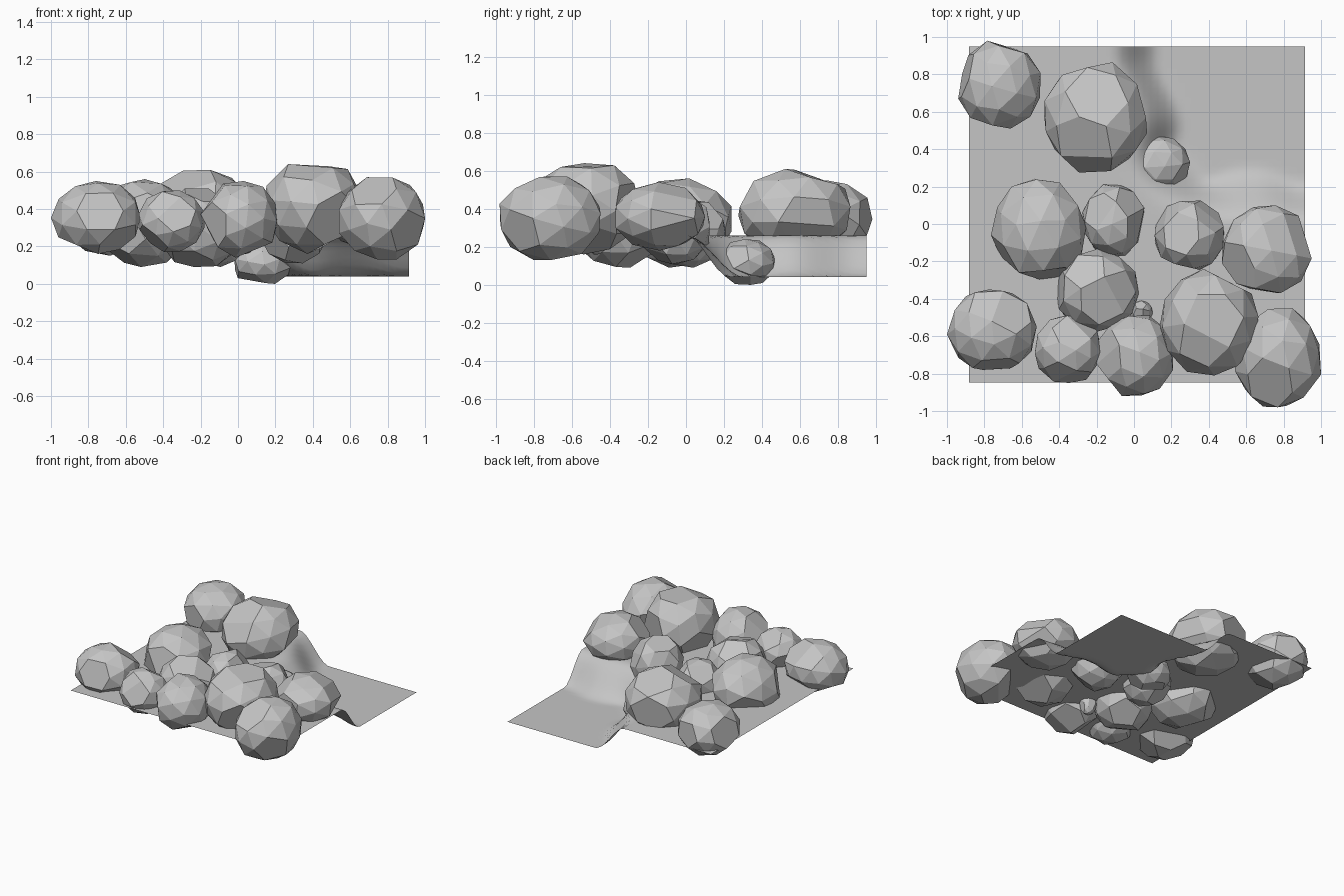
import bpy, bmesh, random
from mathutils import Euler

cube = bpy.data.objects.get("Cube")
if cube:
    bpy.data.objects.remove(cube, do_unlink=True)

grey = bpy.data.materials.new("stone grey")
grey.use_nodes = True
color = (0.56, 0.56, 0.56, 1)
grey.diffuse_color = color
grey.node_tree.nodes["Principled BSDF"].inputs["Base Color"].default_value = color


def add_object(name, bm, smooth=False):
    mesh = bpy.data.meshes.new(name)
    bm.to_mesh(mesh)
    bm.free()
    for poly in mesh.polygons:
        poly.use_smooth = smooth
    mesh.materials.append(grey)
    obj = bpy.data.objects.new(name, mesh)
    bpy.context.collection.objects.link(obj)


def smoothstep(low, high, value):
    t = min(1, max(0, (value - low) / (high - low)))
    return t * t * (3 - 2 * t)


# Ground sheet: a raised shelf falling to a low hollow in one back corner
def ground_height(x, y):
    start = -0.12 + 0.13 * (1 - smoothstep(0, 0.35, abs(y - 0.55)))
    bank = 0.08 * smoothstep(0.3, 0.6, x) * (1 - smoothstep(0.65, 0.9, x))
    side = smoothstep(start, start + 0.26, x)
    front = smoothstep(0, 0.23 + bank, y)
    corner = smoothstep(0.22, 0.66, x + y)
    return 0.26 - 0.22 * side * front * corner


bm = bmesh.new()
bmesh.ops.create_grid(bm, x_segments=48, y_segments=48, size=0.898)
for v in bm.verts:
    v.co.x += 0.015
    v.co.y += 0.05
    v.co.z = ground_height(v.co.x, v.co.y)
add_object("ground_sheet", bm, smooth=True)


# Faceted boulder: a chipped convex hull fitted to its centre and half sizes
def boulder(name, seed, center, half):
    rng = random.Random(seed)
    bm = bmesh.new()
    bmesh.ops.create_icosphere(bm, subdivisions=2, radius=1)
    turn = Euler([rng.uniform(0, 6) for _ in range(3)]).to_matrix()
    points = [turn @ v.co * rng.uniform(0.97, 1.02) for v in bm.verts]
    bm.free()
    rng.shuffle(points)
    bm = bmesh.new()
    for p in points[6:]:
        bm.verts.new(p)
    hull = bmesh.ops.convex_hull(bm, input=bm.verts[:])
    loose = [g for g in hull["geom_interior"] if isinstance(g, bmesh.types.BMVert)]
    bmesh.ops.delete(bm, geom=loose, context="VERTS")
    bmesh.ops.dissolve_limit(bm, angle_limit=0.2, verts=bm.verts[:], edges=bm.edges[:])
    for axis in range(3):
        values = [v.co[axis] for v in bm.verts]
        low, high = min(values), max(values)
        for v in bm.verts:
            t = 2 * (v.co[axis] - low) / (high - low) - 1
            v.co[axis] = center[axis] + t * half[axis]
    bmesh.ops.recalc_face_normals(bm, faces=bm.faces[:])
    add_object(name, bm)


boulders = {
    "back_left_boulder": ((-.72, .745, .35), (.22, .235, .2)),
    "big_back_boulder": ((-.205, .57, .385), (.275, .295, .225)),
    "slope_stone": ((.14, .32, .12), (.16, .15, .12)),
    "left_boulder": ((-.51, -.03, .325), (.255, .27, .235)),
    "middle_stone": ((-.11, .02, .27), (.165, .19, .18)),
    "right_stone": ((.295, -.06, .3), (.185, .185, .19)),
    "right_boulder": ((.71, -.135, .36), (.24, .235, .18)),
    "centre_boulder": ((-.195, -.355, .3), (.22, .225, .21)),
    "front_left_boulder": ((-.76, -.565, .355), (.24, .215, .195)),
    "front_stone": ((-.355, -.67, .335), (.175, .18, .165)),
    "front_boulder": ((.005, -.705, .345), (.205, .215, .205)),
    "big_front_boulder": ((.4, -.525, .4), (.265, .285, .24)),
    "front_right_boulder": ((.77, -.715, .35), (.23, .265, .22)),
    "tiny_pebble": ((.04, -.47, .25), (.06, .06, .09)),
}
for seed, (name, (center, half)) in enumerate(boulders.items()):
    boulder(name, seed, center, half)
